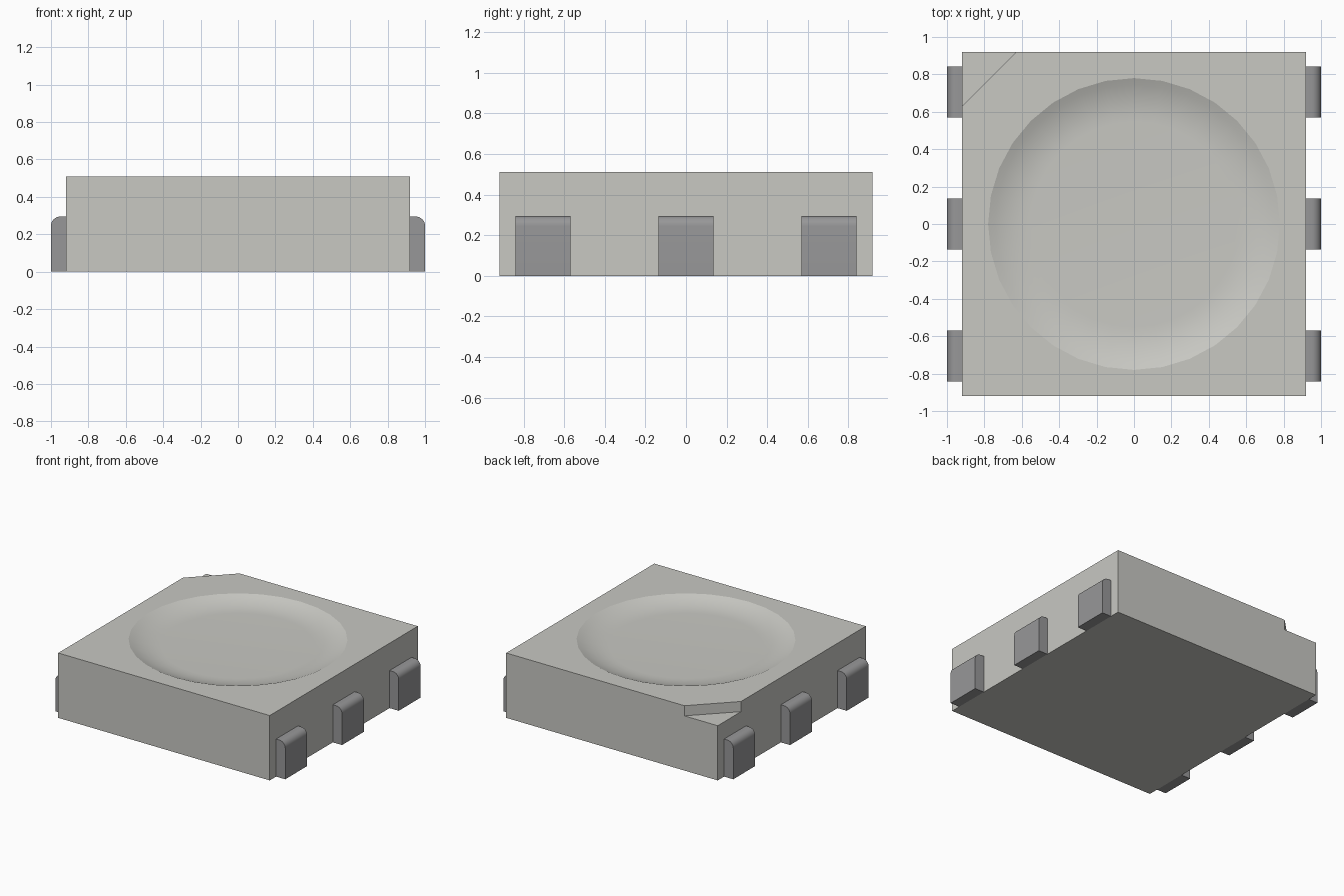
import bpy, bmesh, math

if "Cube" in bpy.data.objects:
    bpy.data.objects.remove(bpy.data.objects["Cube"], do_unlink=True)

HALF, TOP = 0.92, 0.51
RIM, FLOOR, DEPTH = 0.78, 0.55, 0.05


def material(name, rgb):
    m = bpy.data.materials.new(name)
    m.use_nodes = True
    m.diffuse_color = (*rgb, 1)
    m.node_tree.nodes["Principled BSDF"].inputs["Base Color"].default_value = (*rgb, 1)
    return m


def add_object(name, bm, mat):
    bmesh.ops.recalc_face_normals(bm, faces=bm.faces)
    mesh = bpy.data.meshes.new(name)
    bm.to_mesh(mesh)
    bm.free()
    mesh.materials.append(mat)
    obj = bpy.data.objects.new(name, mesh)
    bpy.context.collection.objects.link(obj)
    return obj


def prism(name, outline, offset, mat):
    """Extrude a closed outline of 3D points along an offset."""
    bm = bmesh.new()
    face = bm.faces.new([bm.verts.new(p) for p in outline])
    new = bmesh.ops.extrude_face_region(bm, geom=[face])["geom"]
    bmesh.ops.translate(bm, vec=offset, verts=[v for v in new if isinstance(v, bmesh.types.BMVert)])
    return add_object(name, bm, mat)


def lathe(name, profile, steps, mat):
    """Spin (radius, z) points around the z axis into a closed solid."""
    bm = bmesh.new()
    verts = [bm.verts.new((r, 0, z)) for r, z in profile]
    edges = [bm.edges.new(pair) for pair in zip(verts, verts[1:])]
    bmesh.ops.spin(bm, geom=verts + edges, cent=(0, 0, 0), axis=(0, 0, 1),
                   angle=math.tau, steps=steps, use_duplicate=False)
    bmesh.ops.remove_doubles(bm, verts=bm.verts, dist=0.0001)
    return add_object(name, bm, mat)


def activate(obj):
    bpy.ops.object.select_all(action='DESELECT')
    obj.select_set(True)
    bpy.context.view_layer.objects.active = obj


def cut(obj, cutter):
    cutter.hide_render = True
    mod = obj.modifiers.new("cut", 'BOOLEAN')
    mod.operation, mod.solver, mod.object = 'DIFFERENCE', 'EXACT', cutter
    activate(obj)
    bpy.ops.object.modifier_apply(modifier=mod.name)
    bpy.data.objects.remove(cutter, do_unlink=True)


def smooth(obj):
    activate(obj)
    bpy.ops.object.shade_smooth_by_angle(angle=math.radians(15))


housing_mat = material("warm light grey", (0.58, 0.58, 0.545))
pin_mat = material("metal grey", (0.31, 0.31, 0.315))

# Square housing
square = [(-HALF, -HALF, 0), (HALF, -HALF, 0), (HALF, HALF, 0), (-HALF, HALF, 0)]
housing = prism("housing", square, (0, 0, TOP), housing_mat)

# Shallow round dish with a curved wall that flows into the flat floor
run = RIM - FLOOR
sweep = 2 * math.atan(DEPTH / run)
radius = run / math.sin(sweep)
arc = [(FLOOR + radius * math.sin(sweep * i / 6),
        TOP - DEPTH + radius * (1 - math.cos(sweep * i / 6))) for i in range(7)]
over = [(RIM + 0.02, TOP + 0.0085), (RIM + 0.02, TOP + 0.1), (0, TOP + 0.1)]
cut(housing, lathe("dish_cutter", [(0, TOP - DEPTH)] + arc + over, 32, housing_mat))

# Corner notch marking the first pin, at the back right
leg, out = 0.29, 0.1
step = TOP - 0.08
corner = [(-HALF + leg + out, HALF + out, step), (-HALF - out, HALF + out, step),
          (-HALF - out, HALF - leg - out, step)]
cut(housing, prism("notch_cutter", corner, (0, 0, 0.2), housing_mat))
smooth(housing)

# Three pins on each side, rounded along the outer top edge
WIDTH, HEIGHT, ROUND = 0.272, 0.295, 0.05
for side, label in ((1, "left"), (-1, "right")):
    for y, place in ((-0.705, "front"), (0, "middle"), (0.705, "back")):
        angles = [math.pi / 2 * i / 8 for i in range(9)]
        curve = [(1 - ROUND + ROUND * math.cos(a), HEIGHT - ROUND + ROUND * math.sin(a)) for a in angles]
        section = [(HALF, 0), (1, 0)] + curve + [(HALF, HEIGHT)]
        outline = [(side * x, y - WIDTH / 2, z) for x, z in section]
        smooth(prism(f"{label}_{place}_pin", outline, (0, WIDTH, 0), pin_mat))
